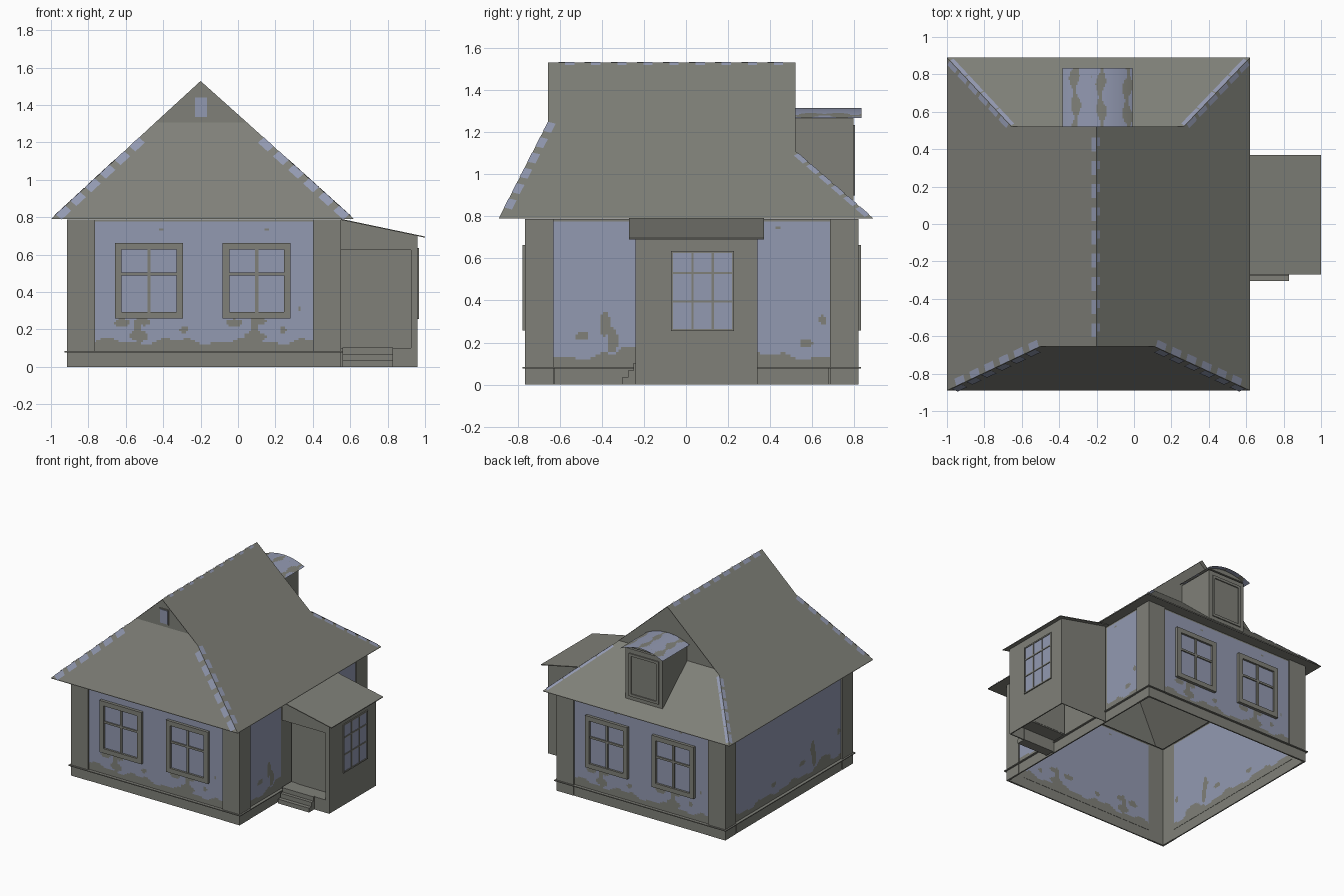
import bpy, bmesh, math
from mathutils import Vector, Matrix

if "Cube" in bpy.data.objects:
    bpy.data.objects.remove(bpy.data.objects["Cube"])

def material(name, rgb):
    m = bpy.data.materials.new(name)
    m.diffuse_color = (*rgb, 1)
    m.use_nodes = True
    m.node_tree.nodes["Principled BSDF"].inputs["Base Color"].default_value = m.diffuse_color
    return m

MATS = [material("weathered grey", (0.215, 0.217, 0.19)),
        material("pale lilac", (0.29, 0.32, 0.44))]
GREY, LILAC = 0, 1
I = Matrix.Identity(4)

def mesh(name, verts, faces, mat=GREY, M=I, rule=None, fix=False, up=False):
    me = bpy.data.meshes.new(name)
    me.from_pydata([tuple(v) for v in verts], [], faces)
    for m in MATS:
        me.materials.append(m)
    bm = bmesh.new()
    bm.from_mesh(me)
    if fix:
        bmesh.ops.recalc_face_normals(bm, faces=bm.faces)
    bm.normal_update()
    for f in bm.faces:
        if up and f.normal.z < 0:
            f.normal_flip()
        f.material_index = rule(f.calc_center_median()) if rule else mat
    bm.to_mesh(me)
    bm.free()
    ob = bpy.data.objects.new(name, me)
    bpy.context.collection.objects.link(ob)
    ob.matrix_world = M
    return ob

def prism(name, profile, axis, a, b, mat=GREY, M=I):
    put = {'x': lambda p, t: (t, p[0], p[1]), 'y': lambda p, t: (p[0], t, p[1]),
           'z': lambda p, t: (p[0], p[1], t)}[axis]
    n = len(profile)
    faces = [tuple(range(n)), tuple(range(n, 2 * n))]
    faces += [(i, (i + 1) % n, n + (i + 1) % n, n + i) for i in range(n)]
    return mesh(name, [put(p, t) for t in (a, b) for p in profile], faces, mat, M, fix=True)

def box(name, x, y, z, mat=GREY, M=I):
    return prism(name, [(x[0], y[0]), (x[1], y[0]), (x[1], y[1]), (x[0], y[1])], 'z', z[0], z[1], mat, M)

def grid(name, point, nu, nv, rule, M=I, up=False):
    vs = [point(i / nu, j / nv) for j in range(nv + 1) for i in range(nu + 1)]
    w = nu + 1
    fs = [(j * w + i, j * w + i + 1, (j + 1) * w + i + 1, (j + 1) * w + i)
          for j in range(nv) for i in range(nu)]
    return mesh(name, vs, fs, M=M, rule=rule, up=up)

# House centre, half sizes, and a local frame for each wall (x along wall, -y outward)
CX, CY, HX, HY = -0.1825, 0.0275, 0.7325, 0.7925
def side(angle, half):
    return (Matrix.Translation((CX, CY, 0)) @ Matrix.Rotation(angle, 4, 'Z')
            @ Matrix.Translation((0, -half, 0)))
FRONT, RIGHT = side(0, HY), side(math.pi / 2, HX)
BACK, LEFT = side(math.pi, HY), side(-math.pi / 2, HX)

# Stained walls: grey damp line plus elliptical blotches (u, z, radius u, radius z)
def stains(shift, base, blobs, blank=None):
    def rule(c):
        u, z = c.x + shift, c.z
        if blank and blank[0] < u < blank[1]:
            return GREY
        h = base + 0.014 * math.sin(17 * u + 1) + 0.009 * math.sin(43 * u)
        if z < h or z > 0.78:
            return GREY
        hit = any(((u - a) / r) ** 2 + ((z - b) / s) ** 2 < 1 for a, b, r, s in blobs)
        return GREY if hit else LILAC
    return rule

def wall(name, half, rule, M):
    n = round(2 * half / 0.012)
    grid(name, lambda s, t: ((2 * s - 1) * half, 0.012, 0.788 * t), n, 66, rule, M)

gable_blobs = [(-0.62, 0.235, 0.04, 0.025), (-0.535, 0.22, 0.018, 0.06), (-0.53, 0.165, 0.05, 0.03),
               (-0.50, 0.24, 0.03, 0.02), (-0.29, 0.2, 0.02, 0.018), (-0.02, 0.235, 0.045, 0.022),
               (0.085, 0.21, 0.02, 0.06), (0.09, 0.16, 0.06, 0.03), (0.12, 0.245, 0.035, 0.02),
               (0.24, 0.2, 0.018, 0.018), (0.33, 0.31, 0.01, 0.013), (-0.41, 0.735, 0.01, 0.01),
               (0.155, 0.735, 0.01, 0.012)]
wall("front_wall", HX - 0.01, stains(CX, 0.138, gable_blobs), FRONT)
wall("back_wall", HX - 0.01, stains(CX, 0.138, gable_blobs), BACK)
wall("right_wall", HY - 0.01, stains(CY, 0.135, [
    (-0.385, 0.29, 0.025, 0.06), (-0.35, 0.21, 0.025, 0.06), (-0.495, 0.23, 0.035, 0.02),
    (-0.27, 0.15, 0.06, 0.035), (0.65, 0.31, 0.02, 0.02), (0.57, 0.2, 0.03, 0.02),
    (0.44, 0.745, 0.01, 0.006)], (-0.24, 0.34)), RIGHT)
wall("left_wall", HY - 0.01, stains(-CY, 0.135, [
    (0.28, 0.30, 0.025, 0.06), (0.30, 0.21, 0.025, 0.06), (0.15, 0.23, 0.035, 0.02),
    (0.42, 0.15, 0.08, 0.04), (-0.2, 0.2, 0.03, 0.02), (0.6, 0.31, 0.02, 0.02)]), LEFT)

# Corner pilasters, plinth and ledge
for sx in (-1, 1):
    for sy in (-1, 1):
        w, d, t = 0.15, 0.135, 0.014
        L = [(0, 0), (w, 0), (w, t), (t, t), (t, d), (0, d)]
        prism("corner_pilaster", [(CX + sx * (HX - a), CY + sy * (HY - b)) for a, b in L], 'z', 0, 0.788)
for M, h in ((FRONT, HX), (BACK, HX), (RIGHT, HY), (LEFT, HY)):
    box("plinth", (-h + 0.14, h - 0.14), (0.002, 0.011), (0, 0.08), GREY, M)
    box("plinth_ledge", (-h - 0.012, h + 0.012), (-0.012, 0.014), (0.077, 0.084), GREY, M)

# Gable end windows
def window(uc, M):
    x0, x1, z0, z1, b = uc - 0.182, uc + 0.182, 0.257, 0.663, 0.036
    box("window_glass", (x0 + b, x1 - b), (0.004, 0.01), (z0 + b, z1 - b), LILAC, M)
    for xs, zs in (((x0, x1), (z0, z0 + b)), ((x0, x1), (z1 - b, z1)),
                   ((x0, x0 + b), (z0 + b, z1 - b)), ((x1 - b, x1), (z0 + b, z1 - b))):
        box("window_frame", xs, (-0.012, 0.011), zs, GREY, M)
    box("window_mullion", (uc - 0.009, uc + 0.009), (-0.004, 0.006), (z0 + b, z1 - b), GREY, M)
    box("window_transom", (x0 + b, x1 - b), (-0.005, 0.006), (0.489, 0.505), GREY, M)

for M in (FRONT, BACK):
    for uc in (-0.476 - CX, 0.1 - CX):
        window(uc, M)

# Main roof with half hips below small gables
EZ, RZ, RX, YF, YB = 0.79, 1.53, -0.2, -0.655, 0.52
def xl(z): return -1 + 0.8 * (z - EZ) / (RZ - EZ)
def xr(z): return 0.62 - 0.82 * (z - EZ) / (RZ - EZ)
def hipf(z): return -0.89 + (z - EZ) * 0.235 / 0.46
def hipb(z): return 0.89 - (z - EZ) * 0.37 / 0.32
ZF, ZB, GF, GB = 1.25, 1.11, 1.305, 1.135
A, B, C, D = (-1, -0.89, EZ), (0.62, -0.89, EZ), (0.62, 0.89, EZ), (-1, 0.89, EZ)
F, R = (RX, YF, RZ), (RX, YB, RZ)
for name, x, e0, e1 in (("roof_left_slope", xl, A, D), ("roof_right_slope", xr, B, C)):
    mesh(name, [e0, e1, (x(ZB), YB, ZB), R, F, (x(ZF), YF, ZF)], [(0, 1, 2, 3, 4, 5)], up=True)
for name, e0, e1, hip, g in (("front_hip", A, B, hipf, GF), ("back_hip", D, C, hipb, GB)):
    l, r = (xl(g), hip(g), g), (xr(g), hip(g), g)
    mesh(name, [e0, e1, r, l], [(0, 1, 2, 3)], up=True)
    order = (0, 1, 2) if hip is hipf else (2, 1, 0)
    mesh(name + "_gable", [l, r, (RX, hip(g), RZ - 0.002)], [order])

# Eaves soffit
inner = [(-0.89, -0.74), (0.525, -0.74), (0.525, 0.79), (-0.89, 0.79)]
mesh("soffit", [(p[0], p[1], 0.786) for p in (A, B, C, D)] + [(*p, 0.786) for p in inner],
     [(i, i + 4, (i + 1) % 4 + 4, (i + 1) % 4) for i in range(4)])

# Gable vent
gy = hipf(GF)
box("vent_frame", (-0.238, -0.158), (gy - 0.007, gy + 0.005), (1.328, 1.446))
box("vent", (-0.231, -0.165), (gy - 0.012, gy), (1.335, 1.44), LILAC)

# Worn dashes along hips and ridge
def dashes(name, a, b, inward, w, n, duty, phase=0.0):
    a, b, inward = Vector(a), Vector(b), Vector(inward)
    e = (b - a).normalized()
    s = (inward - e * inward.dot(e)).normalized()
    nrm = e.cross(s)
    lift = nrm * (0.004 if nrm.z > 0 else -0.004)
    vs, fs = [], []
    for i in range(n):
        t0 = 0.05 + 0.95 * (i + phase) / n
        p, q = a.lerp(b, t0), a.lerp(b, min(1, t0 + 0.95 * duty / n))
        fs.append(tuple(range(len(vs), len(vs) + 4)))
        vs += [v + lift for v in (p, q, q + s * w, p + s * w)]
    mesh(name, vs, fs, LILAC, up=True)

for x, e0, e1, k in ((xl, A, D, 1), (xr, B, C, -1)):
    f, b = (x(ZF), YF, ZF), (x(ZB), YB, ZB)
    dashes("front_hip_dashes", e0, f, (k, 0, 0), 0.045, 6, 0.65)
    dashes("front_hip_side_dashes", e0, f, (0, 1, 0), 0.04, 6, 0.6, 0.35)
    dashes("back_hip_dashes", e1, b, (k, 0, 0), 0.022, 4, 0.95)
    dashes("back_hip_side_dashes", e1, b, (0, -1, 0), 0.028, 6, 0.75)
dashes("ridge_dashes_left", R, F, (-0.8, 0, -0.74), 0.032, 9, 0.6)
dashes("ridge_dashes_right", R, F, (0.82, 0, -0.74), 0.02, 9, 0.35)

# Back dormer with barrel roof
DX = -0.194
prism("dormer_body", [(0.795, hip_z) for hip_z in (0.872, 1.27)] + [(0.49, 1.27), (0.49, 1.136)],
      'x', DX - 0.16, DX + 0.16)
def arc(s): return (DX + 0.187 * s, 1.268 + 0.047 * (1 - s * s))
prism("dormer_gable", [arc(-0.85 + 1.7 * i / 10) for i in range(11)], 'y', 0.78, 0.795)
def streak(c):
    for x0, ph in ((-0.315, 0), (-0.176, 1.2), (-0.035, 2.2)):
        if abs(c.x - x0 - 0.006 * math.sin(23 * c.y + ph)) < 0.018 + 0.01 * math.sin(42 * c.y + ph):
            return GREY
    return LILAC
def barrel(s, t):
    x, z = arc(2 * s - 1)
    return (x, 0.5 + 0.335 * t, z)
grid("dormer_roof", barrel, 48, 36, streak, up=True)
for xs, zs in (((-0.13, 0.13), (1.215, 1.235)), ((-0.13, 0.13), (0.9, 0.92)),
               ((-0.13, -0.11), (0.92, 1.215)), ((0.11, 0.13), (0.92, 1.215))):
    box("dormer_frame", (DX + xs[0], DX + xs[1]), (0.79, 0.803), zs)

# Side porch
PX, PF, PB = 0.96, -0.24, 0.34
def pz(x): return 0.785 - 0.21 * (x - 0.55)
prism("porch_front", [(0.55, 0), (PX, 0), (PX, pz(PX)), (0.55, pz(0.55)), (0.55, 0.625),
                      (0.925, 0.625), (0.925, 0.1), (0.55, 0.1)], 'y', PF, PF + 0.008)
prism("porch_back", [(0.55, 0), (PX, 0), (PX, pz(PX)), (0.55, pz(0.55))], 'y', PB - 0.006, PB)
box("porch_side", (PX - 0.008, PX), (PF, PB), (0, pz(PX)))
prism("porch_roof", [(0.55, pz(0.55)), (1, pz(1)), (1, pz(1) + 0.006), (0.55, pz(0.55) + 0.006)],
      'y', -0.27, 0.37)

# Recessed doorway
box("door_jamb", (0.925, 0.932), (PF, -0.12), (0.1, 0.625))
box("door_lintel", (0.55, 0.932), (PF, -0.12), (0.625, 0.632))
box("porch_floor", (0.55, 0.932), (PF, -0.12), (0.092, 0.1))
box("door_wall", (0.55, 0.932), (-0.125, -0.118), (0.1, 0.625))
box("door", (0.60, 0.88), (-0.132, -0.124), (0.1, 0.59))
for i, y in enumerate((-0.305, -0.275, -0.25)):
    box("step", (0.56, 0.83), (y, PF + 0.01), (0.034 * i, 0.034 * (i + 1)))

# Porch window with three by three panes
box("porch_glass", (PX - 0.002, PX + 0.003), (-0.067, 0.224), (0.26, 0.63), LILAC)
for y in (-0.067, 0.03, 0.127, 0.224):
    box("porch_window_bar", (PX, PX + 0.008), (y - 0.005, y + 0.005), (0.26, 0.63))
for z in (0.26, 0.395, 0.53, 0.63):
    box("porch_window_bar", (PX, PX + 0.008), (-0.072, 0.229), (z - 0.005, z + 0.005))
